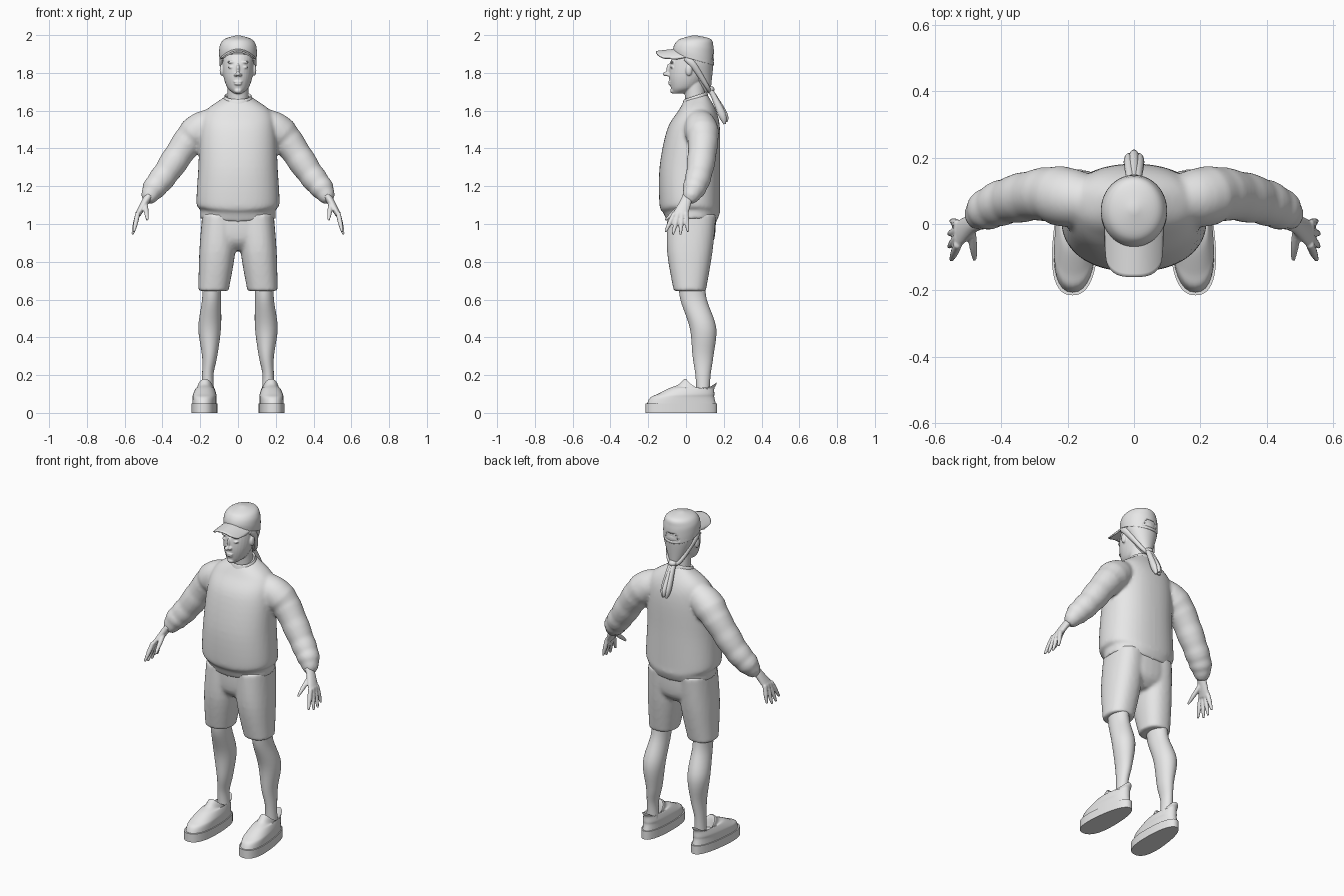
import bpy, bmesh, math
from mathutils import Vector, Matrix

if "Cube" in bpy.data.objects:
    bpy.data.objects.remove(bpy.data.objects["Cube"], do_unlink=True)

shade = (.8, .8, .8, 1)
grey = bpy.data.materials.new("plain_grey")
grey.use_nodes = True
grey.diffuse_color = shade
grey.node_tree.nodes["Principled BSDF"].inputs["Base Color"].default_value = shade


def ring(x=0, y=0, z=0, wide=0, deep=None, tilt=0, bow=0):
    """One cross-section: centre, half width, half depth, rear lift, side lift."""
    return (x, y, z, wide, wide if deep is None else deep, tilt, bow)


def spline(a, b, c, d, t):
    """Catmull-Rom value between b and c."""
    return b + t / 2 * (c - a + t * (2 * a - 5 * b + 4 * c - d + t * (3 * (b - c) + d - a)))


def resample(rings, steps):
    out = []
    last = len(rings) - 1
    for i in range(last):
        span = zip(rings[max(i - 1, 0)], rings[i], rings[i + 1], rings[min(i + 2, last)])
        span = list(span)
        for j in range(steps):
            out.append([spline(*values, j / steps) for values in span])
    return out + [rings[last]]


def signed_power(value, exponent):
    return math.copysign(abs(value) ** exponent, value)


def loft(bm, rings, sides=32, steps=5, power=2, along=False, both=False,
         bottom=True, top=True, ripple=0, warp=None):
    """Skin a stack of superellipse rings, level or square to their path."""
    rings = resample(rings, steps)
    centres = [Vector(r[:3]) for r in rings]
    last = len(rings) - 1
    for mirror in ((1, -1) if both else (1,)):
        loops = []
        for i, (x, y, z, wide, deep, tilt, bow) in enumerate(rings):
            across, back = Vector((1, 0, 0)), Vector((0, 1, 0))
            if along:
                tangent = (centres[min(i + 1, last)] - centres[max(i - 1, 0)]).normalized()
                back = (back - tangent * tangent.y).normalized()
                across = back.cross(tangent)
            swell = 1 + ripple * i / last * math.sin(2 * i)
            loop = []
            for j in range(sides):
                angle = math.tau * j / sides
                c, s = math.cos(angle), math.sin(angle)
                p = centres[i] + across * wide * swell * signed_power(c, 2 / power)
                p += back * deep * swell * signed_power(s, 2 / power)
                p.z += tilt * s + bow * c * c
                if warp:
                    p = warp(p)
                loop.append(bm.verts.new((p.x * mirror, p.y, p.z)))
            loops.append(loop)
        for low, high in zip(loops, loops[1:]):
            for j in range(sides):
                k = (j + 1) % sides
                bm.faces.new((low[j], low[k], high[k], high[j]))
        if bottom:
            bm.faces.new(loops[0])
        if top:
            bm.faces.new(loops[-1])


def blob(bm, x=0, y=0, z=0, size=(1, 1, 1), both=False):
    for mirror in ((1, -1) if both else (1,)):
        matrix = Matrix.Translation((x * mirror, y, z)) @ Matrix.Diagonal((*size, 1))
        bmesh.ops.create_icosphere(bm, subdivisions=3, radius=1, matrix=matrix)


def finish(name, bm, voxel=0, soften=0, thick=0):
    """Turn the mesh into a smooth object, optionally blended or thickened."""
    bmesh.ops.recalc_face_normals(bm, faces=bm.faces[:])
    mesh = bpy.data.meshes.new(name)
    bm.to_mesh(mesh)
    bm.free()
    mesh.materials.append(grey)
    part = bpy.data.objects.new(name, mesh)
    bpy.context.collection.objects.link(part)
    bpy.ops.object.select_all(action='DESELECT')
    part.select_set(True)
    bpy.context.view_layer.objects.active = part
    if voxel:
        bpy.ops.object.shade_smooth()
        blend = part.modifiers.new("blend", 'REMESH')
        blend.mode, blend.voxel_size, blend.use_smooth_shade = 'VOXEL', voxel, True
        relax = part.modifiers.new("relax", 'SMOOTH')
        relax.factor, relax.iterations = .5, soften
    else:
        bpy.ops.object.shade_smooth_by_angle(angle=math.radians(50))
    if thick:
        part.modifiers.new("thickness", 'SOLIDIFY').thickness = thick


# Sweater: torso and sleeves blended together
bm = bmesh.new()
loft(bm, [ring(y=.03, z=1.01, wide=.2, deep=.13, bow=.02),
          ring(y=.03, z=1.06, wide=.2, deep=.15, bow=.02),
          ring(y=.02, z=1.1, wide=.22, deep=.16, bow=.01),
          ring(y=.02, z=1.3, wide=.21, deep=.16),
          ring(y=.04, z=1.5, wide=.2, deep=.14),
          ring(y=.06, z=1.6, wide=.17, deep=.1),
          ring(y=.05, z=1.67, wide=.07, deep=.06, tilt=.02)], sides=48, power=2.3)
loft(bm, [ring(x=.08, y=.06, z=1.57, wide=.06), ring(x=.2, y=.08, z=1.5, wide=.09),
          ring(x=.27, y=.09, z=1.43, wide=.08), ring(x=.38, y=.07, z=1.27, wide=.07),
          ring(x=.45, y=.04, z=1.18, wide=.06), ring(x=.48, y=.01, z=1.12, wide=.03)],
     along=True, both=True, ripple=.06)
finish("sweater", bm, voxel=.01, soften=5)

bm = bmesh.new()
loft(bm, [ring(y=.05, z=1.65, wide=.08, deep=.07, tilt=.02),
          ring(y=.05, z=1.68, wide=.07, deep=.06, tilt=.02),
          ring(y=.05, z=1.65, wide=.06, deep=.05, tilt=.02)], bottom=False, top=False)
finish("sweater_collar", bm)

# Shorts: two legs joined by the hips
bm = bmesh.new()
loft(bm, [ring(x=.13, y=.02, z=.645, wide=.08, deep=.085),
          ring(x=.11, y=.02, z=.85, wide=.095, deep=.12),
          ring(x=.1, y=.03, z=1.05, wide=.09, deep=.13)], both=True, power=2.3)
loft(bm, [ring(y=.03, z=.86, wide=.06, deep=.07), ring(y=.03, z=.92, wide=.18, deep=.12),
          ring(y=.03, z=1.07, wide=.19, deep=.13)], power=2.3)
finish("shorts", bm, voxel=.01, soften=5)

# Bare legs
bm = bmesh.new()
loft(bm, [ring(x=.14, y=.03, z=.7, wide=.05, deep=.07), ring(x=.14, y=.04, z=.6, wide=.05, deep=.07),
          ring(x=.15, y=.09, z=.45, wide=.06, deep=.07), ring(x=.15, y=.09, z=.3, wide=.04, deep=.055),
          ring(x=.16, y=.09, z=.2, wide=.03, deep=.04), ring(x=.16, y=.09, z=.1, wide=.035)], both=True)
finish("legs", bm)


# Shoes: egg-shaped footprint turned slightly outward
def footprint(p):
    return Vector((.175 + p.x * (1 - .9 * p.y) - .05 * p.y, p.y, p.z))


bm = bmesh.new()
loft(bm, [ring(y=-.025, z=z, wide=.065, deep=.19) for z in (0, .05)],
     sides=48, steps=1, power=2.4, both=True, warp=footprint)
finish("shoe_soles", bm)

bm = bmesh.new()
loft(bm, [ring(y=-.025, z=.04, wide=.06, deep=.185), ring(y=-.02, z=.08, wide=.06, deep=.17),
          ring(z=.1, wide=.06, deep=.15), ring(y=.03, z=.13, wide=.05, deep=.12),
          ring(y=.06, z=.15, wide=.045, deep=.1, bow=-.02),
          ring(y=.08, z=.17, wide=.045, deep=.08, tilt=-.01, bow=-.04),
          ring(y=.08, z=.11, wide=.03, deep=.06)], power=2.3, both=True, warp=footprint)
finish("shoe_uppers", bm)

# Hands: palm, four fanned fingers and a thumb
bm = bmesh.new()
loft(bm, [ring(x=.47, y=.01, z=1.15, wide=.02, deep=.03), ring(x=.49, z=1.12, wide=.02, deep=.03),
          ring(x=.53, y=-.03, z=1.05, wide=.015, deep=.04)], along=True, both=True)
digits = [(Vector((.49, -.02, 1.1)), Vector((.48, -.11, 1.02)))]
for i in range(4):
    reach = math.sin(math.pi * (i + 1) / 5)
    base = Vector((.53, .02 * i - .06, 1.06))
    digits.append((base, Vector((.54 + .02 * reach, .04 * i - .11, .98 - .04 * reach))))
for base, tip in digits:
    path = []
    for t in (0, .5, .9, 1):
        x, y, z = base.lerp(tip, t)
        path.append(ring(x, y, z, wide=.013 - .008 * t ** 4))
    loft(bm, path, sides=16, along=True, both=True)
finish("hands", bm, voxel=.005, soften=3)

# Head with neck, nose, lips, chin, eyes, brows and ears
bm = bmesh.new()
loft(bm, [ring(y=.06, z=1.6, wide=.06), ring(y=.05, z=1.67, wide=.055), ring(y=.04, z=1.77, wide=.055)])
loft(bm, [ring(y=-.04, z=1.69, wide=.02, deep=.03), ring(y=-.01, z=1.72, wide=.055, deep=.07),
          ring(y=.01, z=1.78, wide=.077, deep=.1), ring(y=.03, z=1.85, wide=.084, deep=.115),
          ring(y=.04, z=1.9, wide=.08, deep=.1), ring(y=.04, z=1.97, wide=.04, deep=.05)])
blob(bm, y=-.09, z=1.82, size=(.009, .014, .03))
blob(bm, y=-.107, z=1.794, size=(.013, .017, .012))
blob(bm, x=.013, y=-.095, z=1.79, size=(.009, .012, .009), both=True)
for z, wide in ((1.753, .024), (1.741, .02)):
    blob(bm, y=-.085, z=z, size=(wide, .01, .006))
blob(bm, y=-.07, z=1.705, size=(.02, .014, .014))
for z, wide in ((1.83, .018), (1.857, .023)):
    blob(bm, x=.036, y=-.074, z=z, size=(wide, .01, .007), both=True)
blob(bm, x=.087, y=.015, z=1.815, size=(.01, .018, .03), both=True)
finish("head", bm, voxel=.004, soften=3)

# Swept-back hair with a lock from each temple
bm = bmesh.new()
loft(bm, [ring(y=.055, z=1.91, wide=.09), ring(y=.065, z=1.85, wide=.09, deep=.08),
          ring(y=.09, z=1.75, wide=.05, deep=.045), ring(y=.11, z=1.7, wide=.02)])
loft(bm, [ring(x=.08, z=1.88, wide=.012, deep=.018), ring(x=.085, y=.04, z=1.84, wide=.012, deep=.018),
          ring(x=.04, y=.11, z=1.73, wide=.012), ring(y=.125, z=1.7, wide=.01)],
     sides=16, along=True, both=True)
finish("hair", bm)

# Ponytail of three strands, gathered by a tie
bm = bmesh.new()
for strand in (-1, 0, 1):
    lift = .01 * (1 - abs(strand))
    loft(bm, [ring(x=strand * .008, y=.1, z=1.75, wide=.012),
              ring(x=strand * .01, y=.14, z=1.69, wide=.014),
              ring(x=strand * .016, y=.19 + lift, z=1.58, wide=.015, deep=.02),
              ring(x=strand * .01, y=.205 + lift, z=1.53 + lift, wide=.007)], sides=16, along=True)
finish("ponytail", bm)
bm = bmesh.new()
blob(bm, y=.125, z=1.713, size=(.026, .026, .018))
finish("hair_tie", bm)

# Cap crown with an arched opening above the back strap
bm = bmesh.new()
loft(bm, [ring(y=.04, z=1.87, wide=.098, deep=.107, tilt=-.03),
          ring(y=.04, z=1.91, wide=.1, deep=.108, tilt=-.02),
          ring(y=.045, z=1.95, wide=.094, deep=.1, tilt=-.01), ring(y=.05, z=1.98, wide=.07, deep=.08),
          ring(y=.045, z=1.998, wide=.01)], sides=64, bottom=False)
opening = []
for face in bm.faces:
    spot = face.calc_center_median()
    rise = spot.z - 1.858
    if spot.y > .1 and rise > 0 and math.hypot(spot.x, rise) < .045:
        opening.append(face)
bmesh.ops.delete(bm, geom=opening, context='FACES')
finish("cap_crown", bm, thick=.005)
bm = bmesh.new()
blob(bm, y=.09, z=1.985, size=(.009, .009, .006))
finish("cap_button", bm)

# Cap brim: arched plate from the crown to a rounded front edge
bm = bmesh.new()
bmesh.ops.create_grid(bm, x_segments=32, y_segments=10, size=1)
for vert in bm.verts:
    u, v = vert.co.x, (1 - vert.co.y) / 2
    inner = .045 - .1 * math.sqrt(1 - (.92 * u) ** 2)
    outer = -.05 - .11 * (1 - min(abs(u), 1) ** 3) ** (1 / 3)
    vert.co = (.09 * u, inner + (outer - inner) * v, 1.928 - .012 * v - .042 * u * u)
finish("cap_brim", bm, thick=.008)
